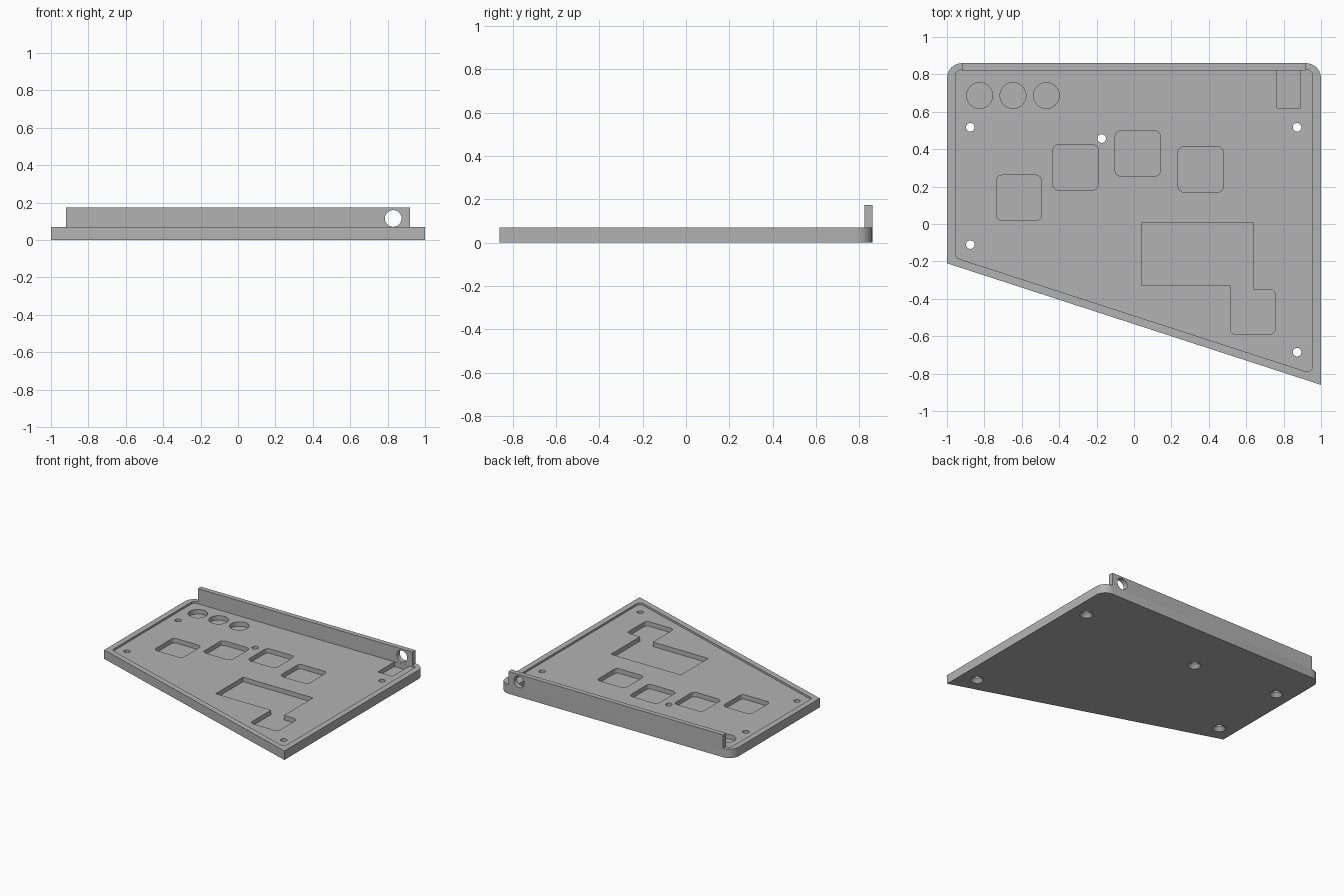
import bpy, bmesh, math
from mathutils import Vector

if "Cube" in bpy.data.objects:
    bpy.data.objects.remove(bpy.data.objects["Cube"])

PLATE_H, FLOOR, POCKET = 0.07, 0.055, 0.02

grey = bpy.data.materials.new("light_grey")
grey.diffuse_color = (0.45, 0.45, 0.45, 1)
grey.use_nodes = True
grey.node_tree.nodes["Principled BSDF"].inputs["Base Color"].default_value = grey.diffuse_color


def make(name, bm):
    bmesh.ops.recalc_face_normals(bm, faces=bm.faces)
    me = bpy.data.meshes.new(name)
    bm.to_mesh(me)
    bm.free()
    me.materials.append(grey)
    ob = bpy.data.objects.new(name, me)
    bpy.context.collection.objects.link(ob)
    return ob


def fillet(corners, steps=6):
    """Outline from (x, y, radius) corners, each rounded by a tangent arc."""
    pts = []
    n = len(corners)
    for i, (x, y, r) in enumerate(corners):
        p = Vector((x, y))
        if r == 0:
            pts.append(p)
            continue
        a = (Vector(corners[i - 1][:2]) - p).normalized()
        b = (Vector(corners[(i + 1) % n][:2]) - p).normalized()
        half = a.angle(b) / 2
        c = p + (a + b).normalized() * (r / math.sin(half))
        start = p + a * (r / math.tan(half)) - c
        end = p + b * (r / math.tan(half)) - c
        sweep = start.angle_signed(end)
        for k in range(steps + 1):
            t = -sweep * k / steps
            pts.append(c + Vector((start.x * math.cos(t) - start.y * math.sin(t),
                                   start.x * math.sin(t) + start.y * math.cos(t))))
    return pts


def prism(name, pts, z0, z1):
    bm = bmesh.new()
    f = bm.faces.new([bm.verts.new((p[0], p[1], z0)) for p in pts])
    ext = bmesh.ops.extrude_face_region(bm, geom=[f])
    verts = [v for v in ext["geom"] if isinstance(v, bmesh.types.BMVert)]
    bmesh.ops.translate(bm, verts=verts, vec=(0, 0, z1 - z0))
    return make(name, bm)


def cone(name, x, y, z0, z1, r0, r1, seg=32):
    bm = bmesh.new()
    bmesh.ops.create_cone(bm, cap_ends=True, segments=seg, radius1=r0, radius2=r1, depth=z1 - z0)
    bmesh.ops.translate(bm, verts=bm.verts, vec=(x, y, (z0 + z1) / 2))
    return make(name, bm)


def box(x0, y0, x1, y1, r=0):
    return fillet([(x0, y0, r), (x1, y0, r), (x1, y1, r), (x0, y1, r)])


def cut(target, cutter):
    m = target.modifiers.new("cut", 'BOOLEAN')
    m.operation, m.solver, m.object = 'DIFFERENCE', 'EXACT', cutter
    bpy.context.view_layer.objects.active = target
    bpy.ops.object.modifier_apply(modifier=m.name)
    bpy.data.objects.remove(cutter)


# Case plate with slanted front edge and rounded back corners
plate = prism("case_plate", fillet([(-1, -0.21, 0), (1, -0.86, 0), (1, 0.86, 0.08), (-1, 0.86, 0.08)]),
              0, PLATE_H)

# Shallow recess inside the rim
cut(plate, prism("recess", fillet([(-0.955, -0.18, 0.03), (0.955, -0.80, 0.03),
                                   (0.955, 0.823, 0.03), (-0.955, 0.823, 0.03)]), FLOOR, 0.2))

# Square key pockets
for x, y in [(-0.615, 0.14), (-0.312, 0.303), (0.02, 0.377), (0.357, 0.292)]:
    cut(plate, prism("key_pocket", box(x - 0.121, y - 0.121, x + 0.121, y + 0.121, 0.03), POCKET, 0.2))

# Stepped pocket for the board and thumb key
cut(plate, prism("board_pocket", fillet([
    (0.04, 0.005, 0), (0.04, -0.33, 0), (0.515, -0.33, 0), (0.515, -0.59, 0.03),
    (0.755, -0.59, 0.03), (0.755, -0.35, 0.03), (0.64, -0.35, 0), (0.64, 0.005, 0)]), POCKET, 0.2))

# Socket pocket by the back wall
cut(plate, prism("socket_pocket", box(0.765, 0.62, 0.89, 0.822), POCKET, 0.2))

# Round pockets
for x in (-0.825, -0.647, -0.469):
    cut(plate, cone("round_pocket", x, 0.687, POCKET, 0.2, 0.069, 0.069, 48))

# Screw holes, countersunk from below
for x, y in [(-0.875, 0.517), (0.872, 0.517), (-0.875, -0.11), (0.872, -0.685), (-0.173, 0.457)]:
    cut(plate, cone("screw_hole", x, y, -0.1, 0.2, 0.023, 0.023))
    cut(plate, cone("countersink", x, y, -0.005, 0.027, 0.052, 0.023))

# Back wall with cable hole
wall = prism("back_wall", box(-0.92, 0.822, 0.92, 0.86), PLATE_H, 0.173)
hole = cone("cable_hole", 0, 0, -0.2, 0.2, 0.0445, 0.0445, 48)
hole.rotation_euler.x = math.pi / 2
hole.location = (0.83, 0.84, 0.1155)
bpy.context.view_layer.update()
cut(wall, hole)

# Smooth curved walls, keep edges crisp
for ob in (plate, wall):
    bpy.ops.object.select_all(action='DESELECT')
    ob.select_set(True)
    bpy.context.view_layer.objects.active = ob
    bpy.ops.object.shade_smooth_by_angle(angle=math.radians(25))
